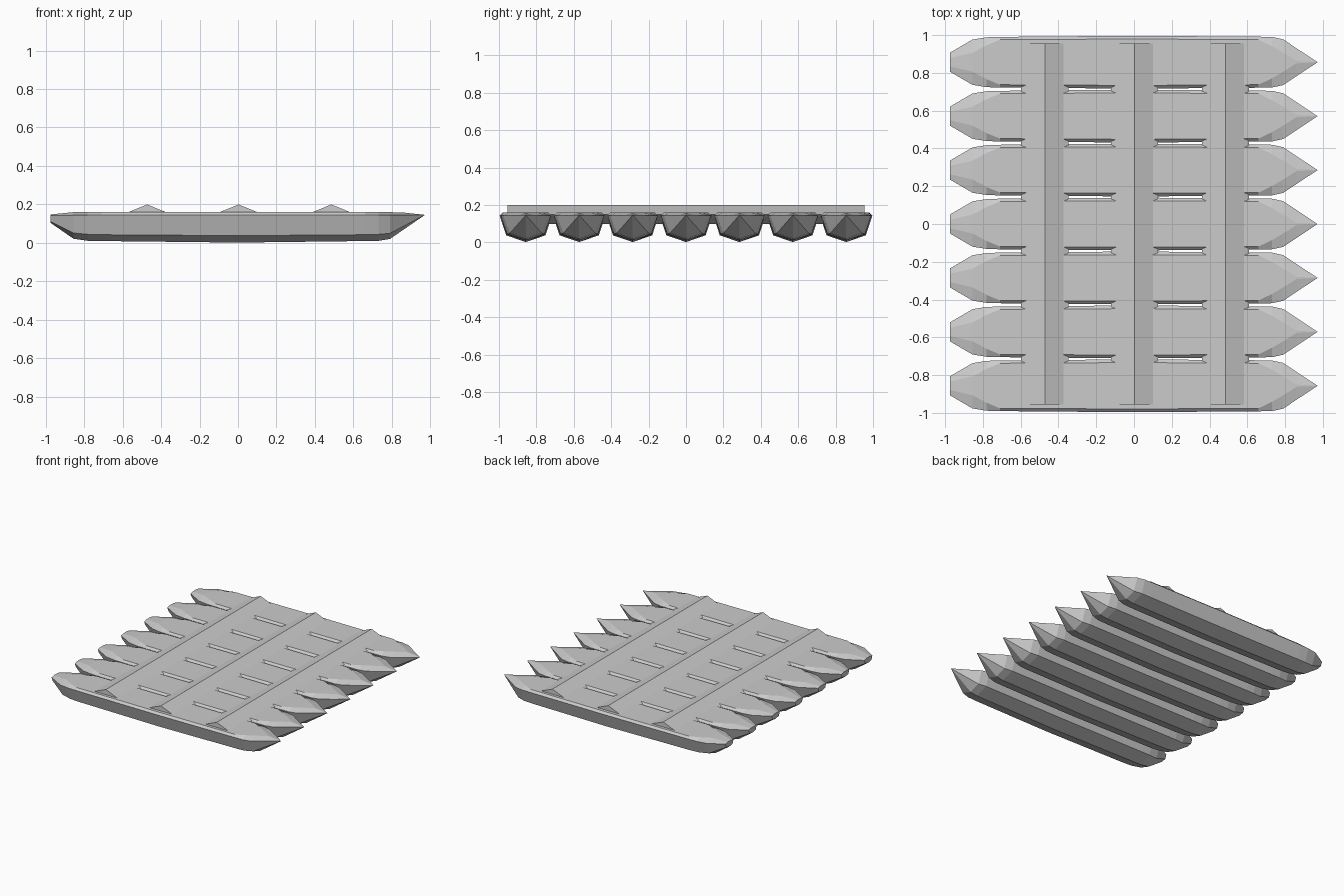
import bpy, bmesh

if "Cube" in bpy.data.objects:
    bpy.data.objects.remove(bpy.data.objects["Cube"])

def make_object(name, bm):
    bmesh.ops.recalc_face_normals(bm, faces=bm.faces)
    me = bpy.data.meshes.new(name)
    bm.to_mesh(me)
    bm.free()
    ob = bpy.data.objects.new(name, me)
    bpy.context.collection.objects.link(ob)
    return ob

def loft(bm, rings, cap_last=True):
    loops = [[bm.verts.new(p) for p in ring] for ring in rings]
    n = len(loops[0])
    for a, b in zip(loops, loops[1:]):
        for i in range(n):
            j = (i + 1) % n
            bm.faces.new((a[i], a[j], b[j], b[i]))
    bm.faces.new(loops[0])
    if cap_last:
        bm.faces.new(loops[-1])
    return loops

# hull stations: x, keel z, chine (y, z), gunwale (y, z), deck edge (y, z)
STATIONS = [
    (-0.975, 0.105, 0.038, 0.112, 0.050, 0.142, 0.022, 0.148),
    (-0.855, 0.022, 0.085, 0.052, 0.120, 0.144, 0.050, 0.160),
    (-0.780, 0.011, 0.098, 0.045, 0.132, 0.144, 0.090, 0.160),
    (-0.710, 0.010, 0.101, 0.043, 0.134, 0.144, 0.119, 0.160),
    (0.000, 0.002, 0.105, 0.038, 0.140, 0.144, 0.123, 0.160),
    (0.660, 0.010, 0.102, 0.043, 0.135, 0.144, 0.119, 0.160),
    (0.730, 0.011, 0.100, 0.045, 0.134, 0.144, 0.085, 0.160),
    (0.790, 0.021, 0.085, 0.050, 0.121, 0.144, 0.050, 0.160),
    (0.860, 0.069, 0.052, 0.087, 0.074, 0.144, 0.006, 0.158),
]
BOW_TIP = (0.972, 0.146)

def hull(name, y):
    bm = bmesh.new()
    rings = []
    for x, kz, cy, cz, gy, gz, dy, dz in STATIONS:
        rings.append([(x, y, kz), (x, y + cy, cz), (x, y + gy, gz), (x, y + dy, dz),
                      (x, y - dy, dz), (x, y - gy, gz), (x, y - cy, cz)])
    last = loft(bm, rings, cap_last=False)[-1]
    # pointed bow
    tip = bm.verts.new((BOW_TIP[0], y, BOW_TIP[1]))
    for a, b in zip(last, last[1:] + last[:1]):
        bm.faces.new((a, b, tip))
    make_object(name, bm)

# row of seven pontoon hulls
for i in range(7):
    hull(f"pontoon_hull_{i + 1}", (i - 3) * 0.2855)

# diamond-section cross beams tying the hulls together
for i, x in enumerate((-0.472, 0.003, 0.485)):
    bm = bmesh.new()
    section = [(-0.125, 0.149), (0, 0.2), (0.125, 0.149), (0, 0.098)]
    loft(bm, [[(x + dx, y, z) for dx, z in section] for y in (-0.955, 0.955)])
    make_object(f"cross_beam_{i + 1}", bm)
